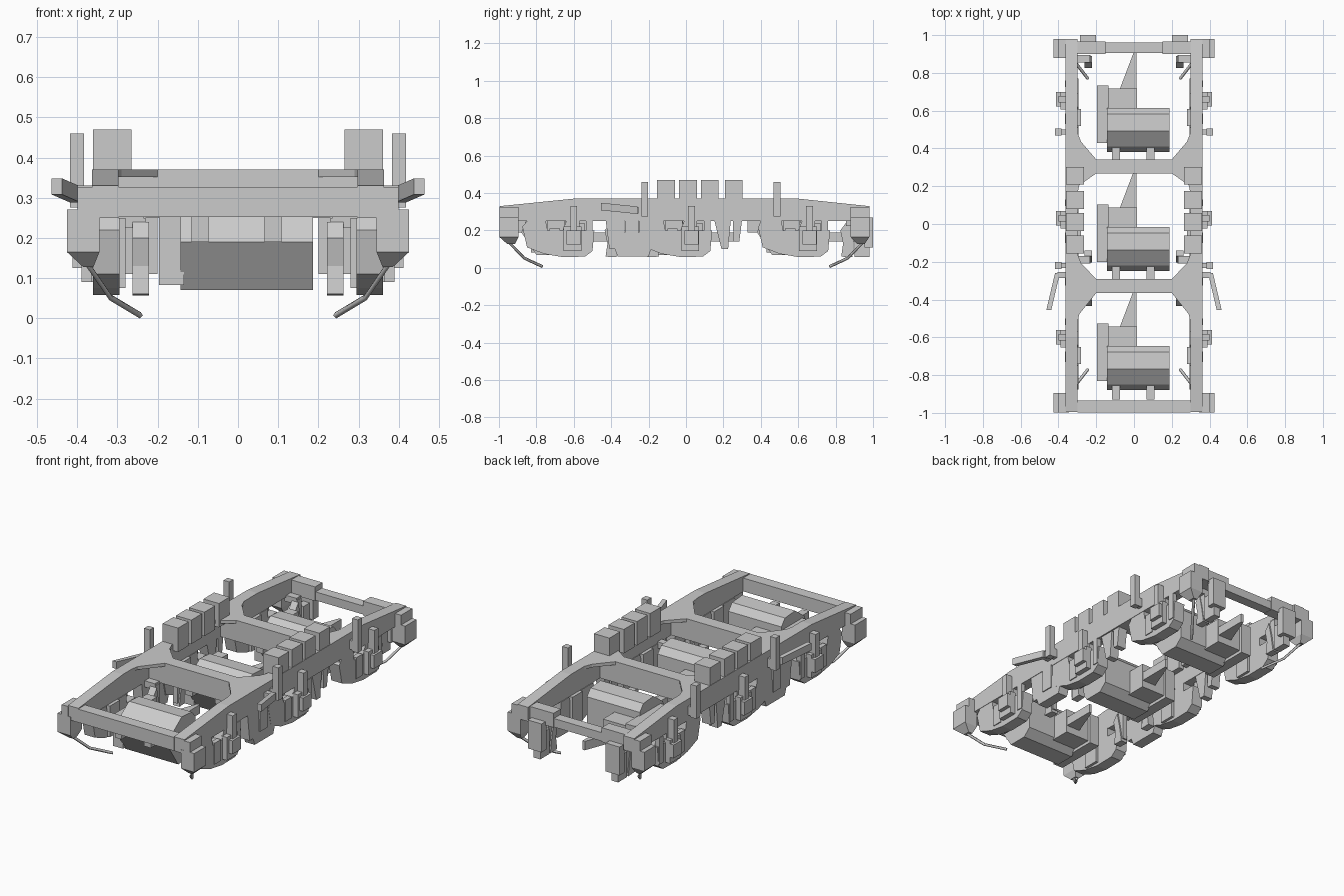
import bpy, bmesh
from mathutils import Vector

AXLES = (-0.6, 0.03, 0.66)


def mirror(ob):
    ob.modifiers.new("mirror", 'MIRROR').use_axis[0] = True


def finish(name, bm, mir):
    bmesh.ops.recalc_face_normals(bm, faces=bm.faces)
    me = bpy.data.meshes.new(name)
    bm.to_mesh(me)
    bm.free()
    ob = bpy.data.objects.new(name, me)
    bpy.context.collection.objects.link(ob)
    if mir:
        mirror(ob)
    return ob


def bridge(bm, a, b):
    """Join two vertex rings with side faces."""
    for i in range(len(a)):
        j = (i + 1) % len(a)
        bm.faces.new((a[i], a[j], b[j], b[i]))


def prism(name, pts, axis, a, b, mir=True):
    """Extrude a 2D outline: axis 'x' takes (y, z) points, axis 'z' takes (x, y)."""
    bm = bmesh.new()
    place = (lambda p, t: (t, p[0], p[1])) if axis == 'x' else (lambda p, t: (p[0], p[1], t))
    lo = [bm.verts.new(place(p, a)) for p in pts]
    hi = [bm.verts.new(place(p, b)) for p in pts]
    bm.faces.new(lo)
    bm.faces.new(hi)
    bridge(bm, lo, hi)
    return finish(name, bm, mir)


def box(name, x, y, z, mir=True):
    return prism(name, [(y[0], z[0]), (y[1], z[0]), (y[1], z[1]), (y[0], z[1])], 'x', x[0], x[1], mir)


def rod(name, pts, r):
    cu = bpy.data.curves.new(name, 'CURVE')
    cu.dimensions = '3D'
    cu.bevel_depth, cu.bevel_resolution, cu.use_fill_caps = r, 0, True
    sp = cu.splines.new('POLY')
    sp.points.add(len(pts) - 1)
    for p, c in zip(sp.points, pts):
        p.co = (*c, 1)
    ob = bpy.data.objects.new(name, cu)
    bpy.context.collection.objects.link(ob)
    mirror(ob)


# Side beams with sloped ends
prism("side_beam", [(-0.995, 0.25), (0.98, 0.25), (0.98, 0.33), (0.6, 0.37), (-0.6, 0.37), (-0.995, 0.33)],
      'x', 0.298, 0.363)

# End beams
box("front_beam", (-0.3, 0.3), (-0.998, -0.935), (0.252, 0.327), False)
box("rear_beam", (-0.3, 0.3), (0.905, 0.962), (0.252, 0.3), False)
box("rear_beam_end", (0.15, 0.3), (0.9, 0.965), (0.25, 0.33))

# Cross beams with flared top plates
for y, fr, bk in ((-0.328, 0.15, 0.12), (0.305, 0.1, 0.13)):
    h = 0.037
    box("cross_beam", (-0.3, 0.3), (y - h, y + h), (0.252, 0.356), False)
    prism("cross_beam_plate", [(-0.2, y - h), (0.2, y - h), (0.29, y - fr), (0.3, y - fr - 0.05),
                               (0.3, y + bk + 0.05), (0.28, y + bk), (0.2, y + h), (-0.2, y + h),
                               (-0.28, y + bk), (-0.3, y + bk + 0.05), (-0.3, y - fr - 0.05),
                               (-0.29, y - fr)], 'z', 0.352, 0.37, False)

# Corner boxes with tapered bottoms, and bent rail guards
for s in (-1, 1):
    ys = (-0.998, -0.895) if s < 0 else (0.98, 0.88)
    bm = bmesh.new()
    rings = []
    for z, x0, x1, ya, yb in ((0.27, 0.345, 0.426, *ys), (0.165, 0.345, 0.426, *ys),
                              (0.127, 0.36, 0.385, s * 0.955, s * 0.915)):
        rings.append([bm.verts.new((x, y, z)) for x, y in ((x0, ya), (x1, ya), (x1, yb), (x0, yb))])
    bm.faces.new(rings[0])
    bm.faces.new(rings[2])
    bridge(bm, rings[0], rings[1])
    bridge(bm, rings[1], rings[2])
    finish("corner_box", bm, True)
    box("corner_bracket", (0.36, 0.40), sorted(ys), (0.265, 0.325))
    rod("rail_guard", [(0.375, s * 0.945, 0.135), (0.318, s * 0.865, 0.052), (0.243, s * 0.768, 0.007)], 0.008)

# Square spring blocks on the side beams
for y in (-0.155, -0.037, 0.08, 0.208):
    box("spring_block", (0.265, 0.361), (y, y + 0.095), (0.335, 0.47))

# Upright stops
for y in (-0.22, 0.487):
    box("stop_post", (0.383, 0.418), (y - 0.018, y + 0.018), (0.275, 0.46))
    box("stop_bracket", (0.355, 0.4), (y - 0.014, y + 0.014), (0.28, 0.33))

# Slanted dampers
bm = bmesh.new()
ends = [[bm.verts.new(c + Vector((dx, 0, dz))) for dx, dz in ((-.013, -.02), (.013, -.02), (.013, .02), (-.013, .02))]
        for c in (Vector((0.405, -0.26, 0.308)), Vector((0.451, -0.455, 0.328)))]
bm.faces.new(ends[0])
bm.faces.new(ends[1])
bridge(bm, *ends)
finish("damper", bm, True)
box("damper_bracket", (0.355, 0.405), (-0.285, -0.255), (0.29, 0.325))

for a in AXLES:
    # Axle box arm and its fittings
    def rel(pts):
        return [(a + y, z) for y, z in pts]

    prism("axle_arm", rel([(-0.275, 0.22), (-0.25, 0.11), (-0.16, 0.075), (-0.06, 0.058), (0.06, 0.06),
                           (0.1, 0.09), (0.11, 0.2), (0.03, 0.2), (0.03, 0.25), (-0.04, 0.25), (-0.06, 0.2),
                           (-0.14, 0.2), (-0.15, 0.25), (-0.25, 0.25)]), 'x', 0.295, 0.361)
    box("arm_pad", (0.28, 0.31), (a - 0.14, a - 0.05), (0.075, 0.25))
    box("axle_box_cover", (0.355, 0.39), (a - 0.055, a + 0.04), (0.09, 0.22))
    box("spring_seat", (0.385, 0.412), (a - 0.038, a + 0.038), (0.125, 0.2))
    box("spring_post", (0.36, 0.4), (a - 0.018, a + 0.018), (0.195, 0.33))
    box("side_lug", (0.34, 0.366), (a - 0.13, a - 0.075), (0.09, 0.21))
    box("side_lug", (0.34, 0.366), (a + 0.065, a + 0.1), (0.1, 0.25))

    # Hung motor, its gear case, axle tube, reaction arm and nose lugs
    prism("motor", rel([(-0.045, 0.28), (-0.077, 0.318), (-0.167, 0.325), (-0.25, 0.265), (-0.28, 0.19),
                        (-0.2, 0.07), (-0.09, 0.07), (-0.045, 0.11)]), 'x', -0.143, 0.187, False)
    box("gear_case", (-0.197, -0.135), (a - 0.23, a + 0.073), (0.083, 0.26), False)
    box("axle_tube", (-0.143, 0.015), (a - 0.06, a + 0.058), (0.1, 0.24), False)
    prism("reaction_arm", [(-0.075, a + 0.055), (0.012, a + 0.055), (0.012, a + 0.245), (-0.003, a + 0.245)],
          'z', 0.14, 0.19, False)
    for x in (-0.095, 0.087):
        box("motor_lug", (x - 0.021, x + 0.021), (a - 0.33, a - 0.24), (0.19, 0.252), False)

# Hanging frame brackets between the axles
prism("frame_hanger", [(-0.43, 0.26), (-0.41, 0.1), (-0.38, 0.1), (-0.365, 0.06), (-0.2, 0.06), (-0.18, 0.12),
                       (-0.165, 0.26), (-0.25, 0.26), (-0.25, 0.19), (-0.33, 0.19), (-0.33, 0.26)], 'x', 0.3, 0.36)
box("hanger_pad", (0.35, 0.366), (-0.325, -0.255), (0.12, 0.26))
prism("slant_hanger", [(0.15, 0.26), (0.19, 0.1), (0.225, 0.1), (0.24, 0.26)], 'x', 0.3, 0.355)
prism("slant_hanger", [(0.25, 0.26), (0.255, 0.14), (0.285, 0.14), (0.3, 0.26)], 'x', 0.3, 0.355)
prism("slant_hanger", [(0.4, 0.26), (0.39, 0.22), (0.43, 0.11), (0.47, 0.11), (0.46, 0.26)], 'x', 0.3, 0.355)

# Brake hangers with shoes
for y, s in ((-0.19, 1), (-0.385, -1), (0.875, -1)):
    box("brake_hanger", (0.23, 0.258), (y - 0.02, y + 0.02), (0.075, 0.25))
    prism("brake_shoe", [(y + s * 0.02, 0.24), (y + s * 0.05, 0.2), (y + s * 0.035, 0.13), (y + s * 0.045, 0.06),
                         (y - s * 0.015, 0.057), (y, 0.15)], 'x', 0.222, 0.263)
    box("brake_mount", (0.235, 0.31), (y - 0.02, y + 0.02), (0.225, 0.26))

# Rear brake cylinders
box("rear_cylinder", (0.2, 0.286), (0.955, 1.0), (0.11, 0.27))
box("rear_cylinder_foot", (0.222, 0.263), (0.9, 0.98), (0.057, 0.2))
